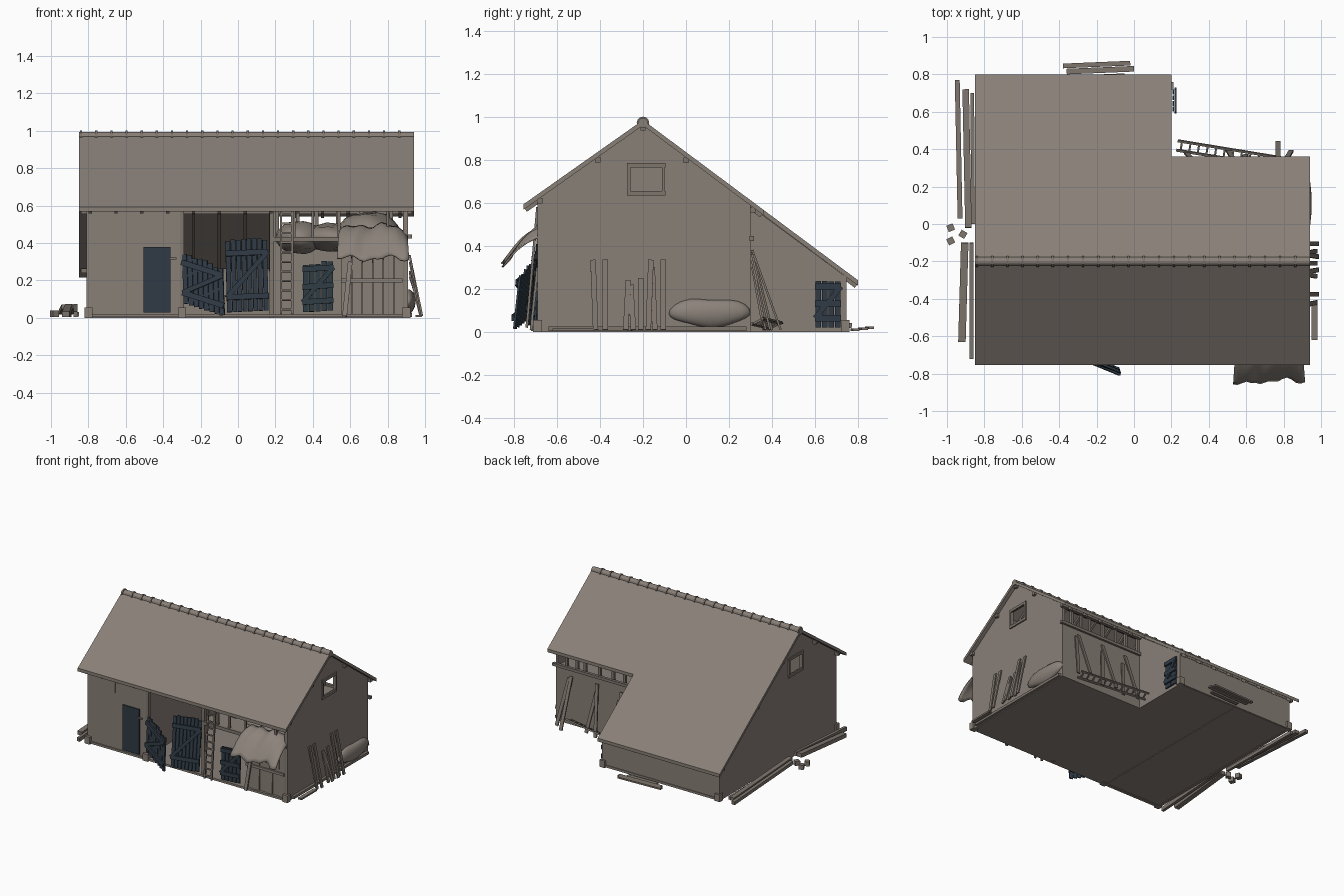
import bpy, bmesh, math, random
from mathutils import Vector, Matrix

random.seed(4)
if "Cube" in bpy.data.objects:
    bpy.data.objects.remove(bpy.data.objects["Cube"])


def material(name, rgb):
    m = bpy.data.materials.new(name)
    m.use_nodes = True
    m.diffuse_color = (*rgb, 1)
    m.node_tree.nodes["Principled BSDF"].inputs["Base Color"].default_value = (*rgb, 1)
    return m


WALL = material("weathered grey", (0.25, 0.215, 0.187))
WOOD = material("old timber", (0.21, 0.18, 0.155))
BLUE = material("faded navy paint", (0.029, 0.043, 0.058))
CLOTH = material("dusty cloth", (0.26, 0.225, 0.195))


def finish(name, bm, mat, smooth=False):
    bmesh.ops.recalc_face_normals(bm, faces=bm.faces)
    me = bpy.data.meshes.new(name)
    bm.to_mesh(me)
    bm.free()
    me.materials.append(mat)
    for p in me.polygons:
        p.use_smooth = smooth
    ob = bpy.data.objects.new(name, me)
    bpy.context.collection.objects.link(ob)
    return ob


def beams(name, parts, mat):
    """Bars given as (start, end, width, thickness, width direction)."""
    bm = bmesh.new()
    for a, b, w, t, side in parts:
        a, b = Vector(a), Vector(b)
        z = (b - a).normalized()
        x = Vector(side)
        x = (x - z * x.dot(z)).normalized()
        y = z.cross(x)
        m = Matrix((x * w, y * t, z * (b - a).length)).transposed().to_4x4()
        m.translation = (a + b) / 2
        bmesh.ops.create_cube(bm, size=1, matrix=m)
    return finish(name, bm, mat)


def box(name, lo, hi, mat):
    bm = bmesh.new()
    lo, hi = Vector(lo), Vector(hi)
    m = Matrix.Translation((lo + hi) / 2) @ Matrix.Diagonal((*(hi - lo), 1))
    bmesh.ops.create_cube(bm, size=1, matrix=m)
    return finish(name, bm, mat)


def prism(name, outlines, x0, x1, mat):
    """Extrude (y, z) outlines along x."""
    bm = bmesh.new()
    for pts in outlines:
        f = bm.faces.new([bm.verts.new((x0, y, z)) for y, z in pts])
        ext = bmesh.ops.extrude_face_region(bm, geom=[f])["geom"]
        bmesh.ops.translate(bm, vec=(x1 - x0, 0, 0),
                            verts=[v for v in ext if isinstance(v, bmesh.types.BMVert)])
    return finish(name, bm, mat)


X, Y, Z = (1, 0, 0), (0, 1, 0), (0, 0, 1)
RIDGE_Y, RIDGE_Z = -0.2, 0.985


def roof_z(y):
    return RIDGE_Z - (0.705 * (RIDGE_Y - y) if y < RIDGE_Y else 0.745 * (y - RIDGE_Y))


# Roof slopes, the back one longer over the lean-to
def slope(name, y_eave, x0, x1):
    d = 0.025
    prism(name, [[(RIDGE_Y, RIDGE_Z), (y_eave, roof_z(y_eave)),
                  (y_eave, roof_z(y_eave) - d), (RIDGE_Y, RIDGE_Z - d)]], x0, x1, WALL)


slope("front_roof", -0.755, -0.85, 0.94)
slope("back_roof_long", 0.8, -0.85, 0.2)
slope("back_roof_short", 0.36, 0.2, 0.94)


# Ridge cap with overlapping collars
def tube(bm, x0, x1, r):
    m = Matrix.Translation(((x0 + x1) / 2, RIDGE_Y, 0.972)) @ Matrix.Rotation(math.pi / 2, 4, 'Y')
    bmesh.ops.create_cone(bm, cap_ends=True, segments=12, radius1=r, radius2=r,
                          depth=x1 - x0, matrix=m)


bm = bmesh.new()
tube(bm, -0.85, 0.94, 0.023)
finish("ridge_cap", bm, WALL)
bm = bmesh.new()
for i in range(22):
    tube(bm, -0.845 + i * 0.081, -0.833 + i * 0.081, 0.029)
finish("ridge_collars", bm, WOOD)

# Gable walls, each made of two halves around the window
W0, W1, S, H = -0.265, -0.105, 0.645, 0.775


def gable(name, y_back, x0, x1):
    under = 0.024
    mid = RIDGE_Y
    top = (mid, RIDGE_Z - under)
    halves = []
    for y, w in ((-0.69, W0), (y_back, W1)):
        halves.append([(mid, 0), (y, 0), (y, roof_z(y) - under), top,
                       (mid, H), (w, H), (w, S), (mid, S)])
    prism(name, halves, x0, x1, WALL)
    x = x0 if x0 < 0 else x1
    s = math.copysign(0.004, x)
    beams(name + "_window_frame",
          [((x + s, W0 - 0.01, z), (x + s, W1 + 0.01, z), 0.02, 0.012, Z) for z in (S, H)]
          + [((x + s, y, S), (x + s, y, H), 0.012, 0.012, Y) for y in (W0, W1)], WOOD)


gable("right_gable", 0.745, -0.81, -0.79)
gable("left_gable", 0.3, 0.89, 0.91)

# Floor and remaining walls
box("main_floor", (-0.81, -0.7, 0.004), (0.91, 0.3, 0.02), WALL)
box("lean_to_floor", (-0.81, 0.3, 0.004), (0.2, 0.75, 0.02), WALL)
box("front_wall", (-0.81, -0.69, 0), (-0.31, -0.67, 0.6), WALL)
prism("inner_wall", [[(-0.67, 0), (0.74, 0), (0.74, 0.25), (-0.2, 0.95), (-0.67, 0.61)]],
      -0.33, -0.31, WALL)
box("lean_to_back_wall", (-0.81, 0.725, 0), (0.2, 0.745, 0.26), WALL)
prism("lean_to_side_wall", [[(0.3, 0), (0.745, 0), (0.745, 0.255), (0.3, 0.585)]],
      0.18, 0.2, WALL)
box("left_back_wall", (0.18, 0.28, 0), (0.91, 0.3, 0.41), WALL)
box("loft_floor", (0.17, -0.68, 0.41), (0.9, 0.3, 0.43), WALL)

# Purlins, plates and rafters
purlins = [((-0.84, y, roof_z(y) - 0.037), (x, y, roof_z(y) - 0.037), 0.025, 0.025, Y)
           for y, x in ((-0.68, 0.93), (-0.41, 0.93), (-0.2, 0.93), (0.0, 0.93),
                        (0.31, 0.93), (0.735, 0.2))]
purlins += [((0.2, 0.305, 0.435), (0.93, 0.305, 0.435), 0.022, 0.022, Y)]
beams("purlins", purlins, WOOD)
rafters = []
for i in range(13):
    x = -0.79 + i * 0.138
    end = 0.79 if x < 0.2 else 0.35
    for y in (-0.745, end):
        rafters.append(((x, RIDGE_Y, RIDGE_Z - 0.034), (x, y, roof_z(y) - 0.034), 0.018, 0.02, X))
beams("rafters", rafters, WOOD)

# Posts of the loft openings and the open bay
posts = [((x, -0.675, 0), (x, -0.675, 0.6), 0.025, 0.025, X) for x in (-0.3, 0.18, 0.895)]
posts += [((x, -0.675, 0.42), (x, -0.675, 0.6), 0.014, 0.014, X) for x in (0.3, 0.4, 0.54, 0.8)]
posts += [((x, 0.29, 0.4), (x, 0.29, 0.59), 0.02, 0.02, X)
          for x in (0.21, 0.32, 0.42, 0.535, 0.66, 0.73, 0.82, 0.9)]
posts += [((0.18, -0.685, 0.42), (0.9, -0.685, 0.42), 0.025, 0.02, Z)]
beams("posts", posts, WOOD)

# Boarded bay under the cloth
boards = []
for i in range(6):
    x = 0.58 + i * 0.056
    boards.append(((x, -0.675 - 0.006 * (i % 2), 0.01), (x, -0.675, 0.41), 0.053, 0.012, X))
boards += [((0.57, -0.72, 0.01), (0.6, -0.69, 0.3), 0.025, 0.012, X),
           ((0.55, -0.69, 0.2), (0.88, -0.69, 0.2), 0.02, 0.01, Z)]
beams("front_boards", boards, WALL)

# Flat shutter and plain door on the front wall
box("shutter", (-0.735, -0.697, 0.45), (-0.57, -0.69, 0.575), WALL)
box("front_door", (-0.505, -0.699, 0.03), (-0.36, -0.69, 0.38), BLUE)
box("door_latch", (-0.37, -0.71, 0.312), (-0.33, -0.699, 0.322), WOOD)


# Slatted doors, some hanging loose
def slat_door(name, corner, across, up, n, rails=(0.2, 0.8), ragged=0.0):
    c, a, u = Vector(corner), Vector(across), Vector(up)
    out = a.cross(u).normalized() * 0.012
    parts = []
    for i in range(n):
        p = c + a * ((i + 0.5) / n)
        parts.append((p, p + u * (1 - random.uniform(0, ragged)), a.length / n * 0.86, 0.01, a))
    for r in rails:
        parts.append((c + u * r + out, c + a + u * r + out, 0.03, 0.012, u))
    parts.append((c + u * rails[0] + out, c + a + u * rails[-1] + out, 0.025, 0.01, u))
    beams(name, parts, BLUE)


slat_door("fallen_door", (-0.29, -0.71, 0.08), (0.22, -0.09, -0.07), (-0.01, 0.03, 0.27), 8, ragged=0.1)
slat_door("leaning_door", (-0.06, -0.74, 0.03), (0.225, 0.03, 0.01), (-0.01, 0.05, 0.39), 8, ragged=0.04)
slat_door("bay_door", (0.345, -0.7, 0.03), (0.165, 0, 0.01), (0, 0.01, 0.27), 5, (0.2, 0.5, 0.85), 0.08)
slat_door("lean_to_door", (0.21, 0.6, 0.02), (0, 0.12, 0), (0, 0, 0.225), 4, (0.2, 0.5, 0.85), 0.05)


# Ladders
def ladder(name, a, b, side, n):
    a, b, s = Vector(a), Vector(b), Vector(side)
    parts = [(a + s * k, b + s * k, 0.012, 0.012, s) for k in (-1, 1)]
    for i in range(n):
        p = a.lerp(b, (i + 0.5) / n)
        parts.append((p - s, p + s, 0.01, 0.01, b - a))
    beams(name, parts, WOOD)


ladder("front_ladder", (0.26, -0.74, 0.02), (0.26, -0.69, 0.58), (0.03, 0, 0), 11)
ladder("back_ladder", (0.23, 0.42, 0.03), (0.78, 0.33, 0.05), (0.004, 0.025, 0.012), 12)

# Planks leaning on the left gable and on the back wall
lean = [((0.975 + 0.01 * (i % 2), y, 0.01), (0.918, y + 0.012 * (i % 3 - 1), h), 0.025, 0.01, Y)
        for i, (y, h) in enumerate(((-0.42, 0.335), (-0.375, 0.335), (-0.28, 0.24), (-0.245, 0.22),
                                    (-0.21, 0.25), (-0.175, 0.335), (-0.145, 0.3), (-0.105, 0.335)))]
lean += [((0.965, -0.62, 0.01), (0.965, -0.43, 0.01), 0.03, 0.012, X),
         ((0.92, -0.64, 0.016), (0.92, 0.28, 0.016), 0.02, 0.02, X)]
beams("gable_planks", lean, WOOD)
back = [((x, y, 0.01), (x + dx, 0.308, h), 0.026, 0.01, X)
        for x, y, dx, h in ((0.28, 0.38, 0.06, 0.37), (0.4, 0.36, -0.04, 0.3), (0.5, 0.4, 0.05, 0.38),
                            (0.6, 0.37, -0.05, 0.33), (0.77, 0.44, 0.0, 0.38), (0.84, 0.39, -0.05, 0.36))]
beams("back_planks", back, WOOD)

# Boards, blocks and offcuts lying on the ground
beams("ground_boards", [
    ((-0.945, 0.77, 0.03), (-0.93, 0.03, 0.06), 0.026, 0.025, X),
    ((-0.9, 0.72, 0.03), (-0.885, -0.02, 0.06), 0.035, 0.025, X),
    ((-0.865, 0.7, 0.02), (-0.86, 0.0, 0.02), 0.02, 0.025, X),
    ((-0.92, -0.63, 0.02), (-0.905, -0.1, 0.06), 0.04, 0.03, X),
    ((-0.868, -0.72, 0.02), (-0.868, -0.1, 0.06), 0.022, 0.03, X),
    ((-0.38, 0.845, 0.02), (-0.02, 0.86, 0.02), 0.025, 0.012, Y),
    ((-0.36, 0.815, 0.016), (0.0, 0.83, 0.016), 0.03, 0.012, Y),
    ((-0.3, 0.78, 0.01), (-0.05, 0.79, 0.01), 0.03, 0.012, Y)], WOOD)
beams("wood_blocks", [((x, y, 0.005), (x, y, 0.04), 0.036, 0.036, (1, t, 0))
                      for x, y, t in ((-0.98, -0.02, 0.4), (-0.98, -0.09, 0.5), (-0.915, -0.055, -0.6))], WOOD)
for i, (x, y) in enumerate(((-0.8, -0.69), (0.9, -0.69), (-0.8, 0.74), (0.19, 0.74), (-0.3, -0.69))):
    box(f"corner_stone_{i + 1}", (x - 0.022, y - 0.02, 0), (x + 0.022, y + 0.02, 0.055), WALL)

# Cloth draped over the loft edge
bm = bmesh.new()
bmesh.ops.create_grid(bm, x_segments=16, y_segments=10, size=0.5)
for v in bm.verts:
    u, t = v.co.x + 0.5, 0.5 - v.co.y
    wave = 0.012 * math.sin(u * 11) + 0.008 * math.sin(u * 23 + t * 3)
    v.co = (0.53 + 0.385 * u + 0.025 * (1 - t) * (0.5 - u),
            -0.64 - 0.2 * t ** 0.8 + wave * t - 0.02 * (u < 0.3) * t,
            0.47 - 0.15 * t ** 1.6 + wave + 0.03 * math.sin(u * math.pi) * (1 - t))
tarp = finish("draped_cloth", bm, CLOTH, True)
tarp.modifiers.new("thickness", 'SOLIDIFY').thickness = 0.008


# Soft heaps in the loft and by the left gable
def heap(name, centre, radii):
    bm = bmesh.new()
    m = Matrix.Translation(centre) @ Matrix.Diagonal((*radii, 1))
    bmesh.ops.create_uvsphere(bm, u_segments=20, v_segments=12, radius=1, matrix=m)
    for v in bm.verts:
        v.co.z += 0.008 * math.sin(v.co.x * 30) * math.cos(v.co.y * 25)
    finish(name, bm, CLOTH, True)


heap("loft_heap_small", (0.33, -0.3, 0.43), (0.13, 0.22, 0.085))
heap("loft_heap_middle", (0.52, -0.28, 0.43), (0.19, 0.28, 0.075))
heap("loft_heap_large", (0.7, -0.36, 0.43), (0.18, 0.26, 0.135))
heap("gable_heap", (0.91, 0.11, 0.09), (0.04, 0.19, 0.065))
